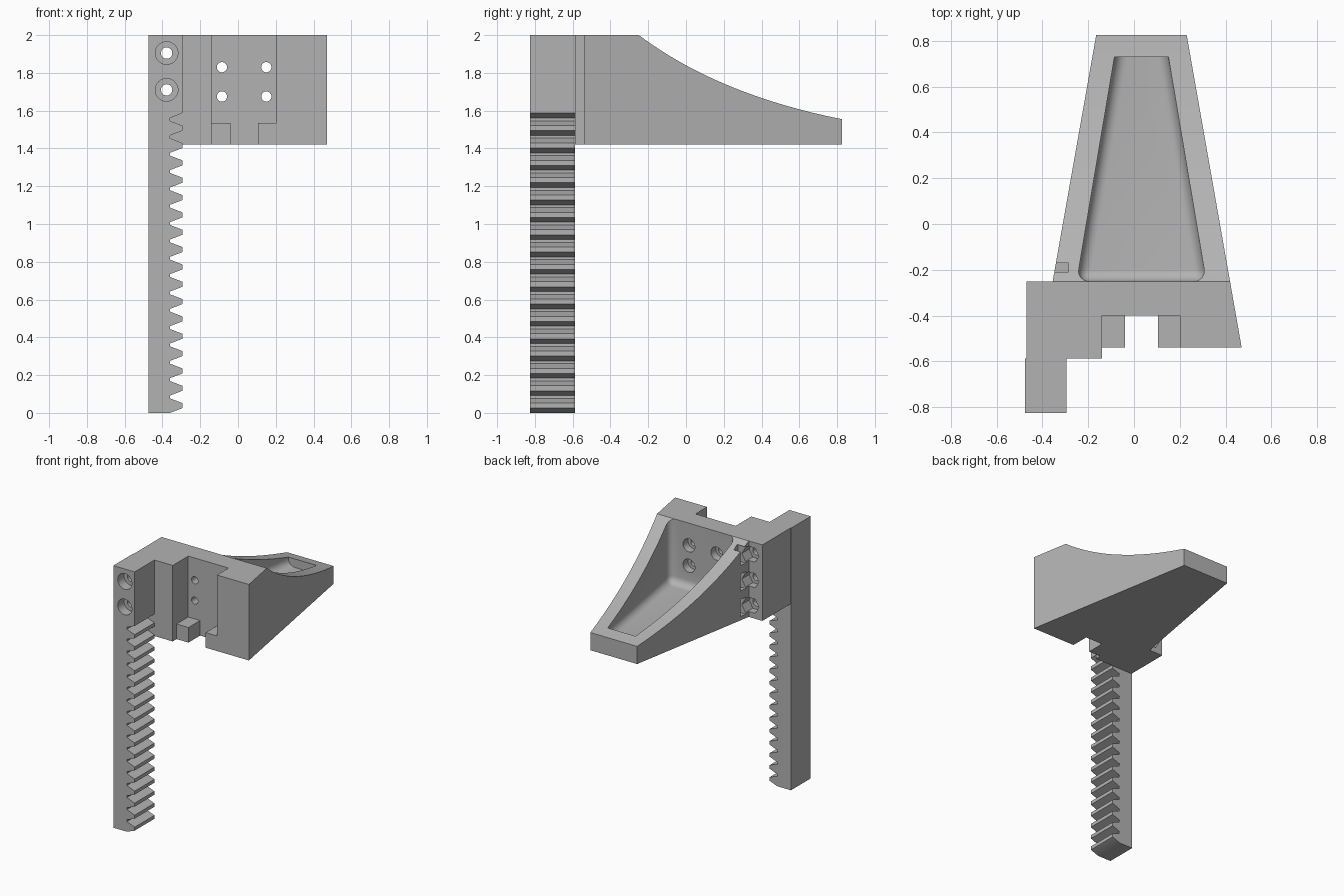
import bpy, bmesh, math
from mathutils import Matrix, Vector

if "Cube" in bpy.data.objects:
    bpy.data.objects.remove(bpy.data.objects["Cube"], do_unlink=True)

grey = bpy.data.materials.new("plain_grey")
grey.use_nodes = True
grey.diffuse_color = (0.45, 0.45, 0.45, 1)
grey.node_tree.nodes["Principled BSDF"].inputs["Base Color"].default_value = (0.45, 0.45, 0.45, 1)


def make(name, bm):
    bmesh.ops.recalc_face_normals(bm, faces=bm.faces)
    mesh = bpy.data.meshes.new(name)
    bm.to_mesh(mesh)
    bm.free()
    mesh.materials.append(grey)
    ob = bpy.data.objects.new(name, mesh)
    bpy.context.collection.objects.link(ob)
    return ob


def prism(points, place, start, end):
    """Extrude a 2D outline; place(u, v, w) says which axis is which."""
    bm = bmesh.new()
    face = bm.faces.new([bm.verts.new(place(u, v, start)) for u, v in points])
    out = bmesh.ops.extrude_face_region(bm, geom=[face])
    shift = Vector(place(0, 0, end - start))
    bmesh.ops.translate(bm, verts=[g for g in out["geom"] if isinstance(g, bmesh.types.BMVert)], vec=shift)
    return bm


def along_x(u, v, w): return (w, u, v)
def along_y(u, v, w): return (u, w, v)
def along_z(u, v, w): return (u, v, w)


def box(name, x0, x1, y0, y1, z0, z1):
    return make(name, prism([(x0, y0), (x1, y0), (x1, y1), (x0, y1)], along_z, z0, z1))


def bore(x, z, r, y0, y1, sides=32):
    ring = [(x + r * math.cos(2 * math.pi * i / sides), z + r * math.sin(2 * math.pi * i / sides))
            for i in range(sides)]
    return make("bore_cutter", prism(ring, along_y, y0, y1))


def cut(ob, cutter):
    cutter.hide_render = True
    mod = ob.modifiers.new("cut", "BOOLEAN")
    mod.operation, mod.solver, mod.object = "DIFFERENCE", "EXACT", cutter
    bpy.context.view_layer.objects.active = ob
    bpy.ops.object.modifier_apply(modifier=mod.name)
    bpy.data.objects.remove(cutter, do_unlink=True)


BASE, TOP = 1.42, 2.0
BOLT_X, BOLT_Z = -0.378, (1.905, 1.71, 1.515)

# Bracket: plan outline, with the swept top cut away behind the mounting wall
plan = [(-0.47, -0.587), (-0.14, -0.587), (-0.14, -0.4), (0.2, -0.4), (0.2, -0.54), (0.47, -0.54),
        (0.23, 0.825), (-0.165, 0.825), (-0.355, -0.25), (-0.47, -0.25)]
bracket = make("bracket", prism(plan, along_z, BASE, TOP))
p0, p1, p2 = Vector((-0.25, 2)), Vector((0.17, 1.685)), Vector((0.825, 1.555))
sweep = []
for i in range(17):
    t = i / 16
    sweep.append(tuple(p0 * (1 - t) ** 2 + p1 * 2 * t * (1 - t) + p2 * t * t))
sweep += [(0.95, 1.54), (0.95, 2.2), (-0.25, 2.2)]
cut(bracket, make("sweep_cutter", prism(sweep, along_x, -0.7, 0.7)))

# Tapered pocket, rounded at the wall and floor but square at the tip
bm = prism([(-0.25, -0.25), (0.315, -0.25), (0.15, 0.73), (-0.085, 0.73)], along_z, 1.51, 2.3)


def rounded(e):
    a, b = (v.co for v in e.verts)
    at_tip = a.y > 0.7 and b.y > 0.7
    on_floor = a.z < 1.6 and b.z < 1.6
    upright = abs(a.z - b.z) > 0.1
    return not at_tip and (on_floor or upright)


bmesh.ops.bevel(bm, geom=[e for e in bm.edges if rounded(e)], offset=0.055, segments=6,
                profile=0.5, affect="EDGES")
cut(bracket, make("pocket_cutter", bm))

# Four counterbored screw holes through the recessed wall
for x in (-0.085, 0.15):
    for z in (1.83, 1.675):
        cut(bracket, bore(x, z, 0.027, -0.5, -0.1))
        cut(bracket, bore(x, z, 0.05, -0.31, -0.2))

# Bolt holes with hexagonal nut seats and side access slots
for z in BOLT_Z:
    cut(bracket, bore(BOLT_X, z, 0.03, -0.7, -0.2))
    cut(bracket, bore(BOLT_X, z, 0.062, -0.31, -0.18, 6))
    cut(bracket, box("slot_cutter", -0.5, -0.285, -0.222, -0.17, z - 0.065, z + 0.065))

# Support ledges at the foot of the recess
box("right_ledge", -0.14, -0.04, -0.54, -0.4, BASE, 1.535)
box("left_ledge", 0.105, 0.2, -0.54, -0.4, BASE, 1.535)

# Toothed rack
PITCH, TEETH = 0.0918, 17
ROOT, TIP = -0.36, -0.295
outline = [(-0.475, 0)]
for i in range(TEETH):
    z = i * PITCH
    outline += [(ROOT, z), (TIP, z + 0.025), (TIP, z + 0.052), (ROOT, z + 0.077)]
end = TEETH * PITCH
outline += [(ROOT, end), (TIP, end + 0.027), (TIP, TOP), (-0.475, TOP)]
rack = make("rack", prism(outline, along_y, -0.825, -0.587))
for z in BOLT_Z[:2]:
    cut(rack, bore(BOLT_X, z, 0.03, -0.9, -0.5))
    cut(rack, bore(BOLT_X, z, 0.06, -0.9, -0.75))

# Smooth the rounded surfaces, keep machined edges crisp
for ob in (bracket, rack):
    bpy.ops.object.select_all(action="DESELECT")
    ob.select_set(True)
    bpy.context.view_layer.objects.active = ob
    bpy.ops.object.shade_smooth_by_angle(angle=math.radians(30))
